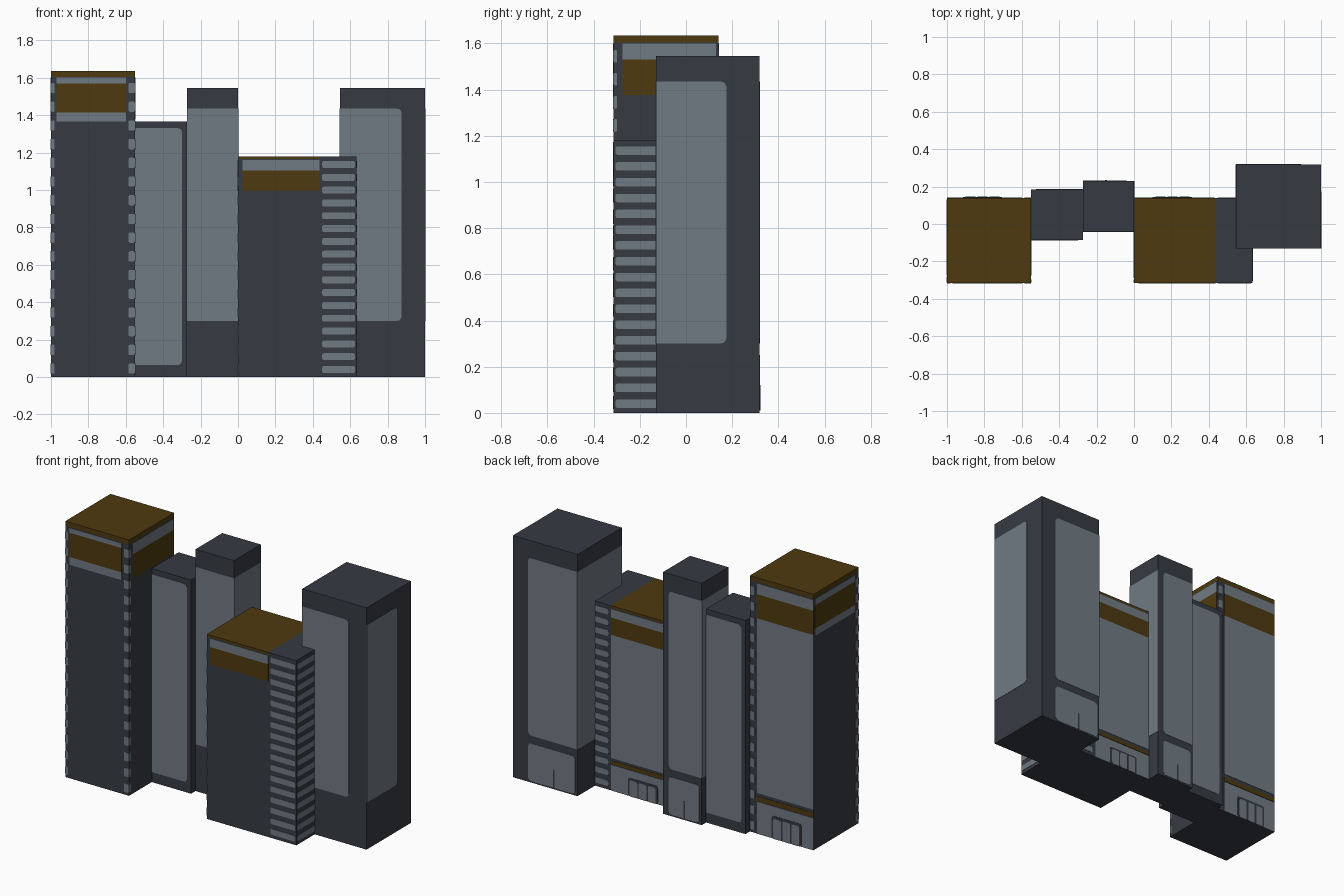
import bpy, bmesh, math
from mathutils import Vector

if "Cube" in bpy.data.objects:
    bpy.data.objects.remove(bpy.data.objects["Cube"])


def material(name, rgb):
    m = bpy.data.materials.new(name)
    m.diffuse_color = (*rgb, 1)
    m.use_nodes = True
    m.node_tree.nodes["Principled BSDF"].inputs["Base Color"].default_value = m.diffuse_color
    return m


DARK = material("dark slate", (0.037, 0.044, 0.055))
LIGHT = material("light grey", (0.165, 0.198, 0.230))
GOLD = material("dark gold", (0.077, 0.042, 0.005))


def finish(name, bm, mat):
    bmesh.ops.recalc_face_normals(bm, faces=bm.faces)
    me = bpy.data.meshes.new(name)
    bm.to_mesh(me)
    bm.free()
    me.materials.append(mat)
    ob = bpy.data.objects.new(name, me)
    bpy.context.collection.objects.link(ob)
    return ob


def box(name, x, y, z, mat):
    bm = bmesh.new()
    bmesh.ops.create_cube(bm, size=1)
    for v in bm.verts:
        v.co = Vector([a + (b - a) * (c + 0.5) for (a, b), c in zip((x, y, z), v.co)])
    return finish(name, bm, mat)


def outline(u0, u1, z0, z1, r_lo, r_hi):
    """Rectangle with rounded corners on its low and / or high side."""
    pts = []
    for u, z, su, sz, r, start in ((u0, z0, 1, 1, r_lo, 180), (u1, z0, -1, 1, r_hi, 270),
                                   (u1, z1, -1, -1, r_hi, 0), (u0, z1, 1, -1, r_lo, 90)):
        if r <= 0:
            pts.append((u, z))
            continue
        for k in range(4):
            a = math.radians(start + 30 * k)
            pts.append((u + su * r + r * math.cos(a), z + sz * r + r * math.sin(a)))
    return pts


def plates(name, side, plane, rects, mat, r=(0, 0), t=0.002):
    """Thin plates on one wall; side is front, back, left or right."""
    bm = bmesh.new()
    out = -1 if side in ("front", "left") else 1
    for rect in rects:
        loops = []
        for d in (plane - out * 0.001, plane + out * t):
            loops.append([bm.verts.new((u, d, z) if side in ("front", "back") else (d, u, z))
                          for u, z in outline(*rect, *r)])
        a, b = loops
        bm.faces.new(a)
        bm.faces.new(b)
        n = len(a)
        for i in range(n):
            j = (i + 1) % n
            bm.faces.new((a[i], a[j], b[j], b[i]))
    return finish(name, bm, mat)


def column(u0, u1, n, step, h, first):
    return [(u0, u1, first + i * step - h / 2, first + i * step + h / 2) for i in range(n)]


# ---- building bodies and gold roof caps
box("left_tower", (-1, -0.55), (-0.315, 0.14), (0, 1.605), DARK)
box("left_tower_roof", (-1, -0.55), (-0.315, 0.14), (1.605, 1.635), GOLD)
box("narrow_block", (-0.55, -0.272), (-0.085, 0.185), (0, 1.365), DARK)
box("slim_tower", (-0.272, 0), (-0.04, 0.23), (0, 1.545), DARK)
box("low_block", (0, 0.435), (-0.315, 0.14), (0, 1.165), DARK)
box("low_block_roof", (0, 0.435), (-0.315, 0.14), (1.165, 1.18), GOLD)
box("stair_wing", (0.435, 0.633), (-0.315, 0.14), (0, 1.18), DARK)
box("right_tower", (0.545, 1), (-0.13, 0.318), (0, 1.545), DARK)

# ---- left tower: upper bands on all four walls (light, gold, light)
for side, plane, u0, u1, a, b, c in (("front", -0.315, -0.97, -0.60, 1.57, 1.415, 1.365),
                                     ("left", -1, -0.275, 0.13, 1.56, 1.41, 1.365),
                                     ("right", -0.55, -0.275, 0.13, 1.53, 1.376, 1.376),
                                     ("back", 0.14, -1, -0.60, 1.53, 1.376, 1.376)):
    plates(f"left_tower_{side}_band", side, plane, [(u0, u1, a, 1.60)], LIGHT)
    plates(f"left_tower_{side}_gold_band", side, plane, [(u0, u1, b, a)], GOLD)
    if c < b:
        plates(f"left_tower_{side}_lower_band", side, plane, [(u0, u1, c, b)], LIGHT)

# corner windows of the left tower
for name, side, plane, u0, u1 in (("front_right", "front", -0.315, -0.585, -0.552),
                                  ("front_left", "front", -0.315, -1, -0.98),
                                  ("left", "left", -1, -0.313, -0.28),
                                  ("right", "right", -0.55, -0.313, -0.298),
                                  ("back", "back", 0.14, -0.585, -0.552)):
    plates(f"left_tower_{name}_windows", side, plane,
           column(u0, u1, 16, 0.1, 0.055, 0.045), LIGHT, (0.007, 0.007))

# ---- low block bands
for side, plane, u0, u1 in (("front", -0.315, 0.025, 0.435), ("left", 0, -0.29, 0.14),
                            ("back", 0.14, 0, 0.43)):
    plates(f"low_block_{side}_band", side, plane, [(u0, u1, 1.105, 1.16)], LIGHT)
    plates(f"low_block_{side}_gold_band", side, plane, [(u0, u1, 0.995, 1.105)], GOLD)
plates("low_block_left_windows", "left", 0, column(-0.313, -0.297, 11, 0.1, 0.05, 0.045), LIGHT)

# stripes around the stair wing
for side, plane, u0, u1 in (("front", -0.315, 0.45, 0.625), ("back", 0.14, 0.45, 0.625),
                            ("right", 0.633, -0.305, 0.13)):
    plates(f"stair_wing_{side}_stripes", side, plane,
           column(u0, u1, 17, 0.0685, 0.037, 0.04), LIGHT, (0.009, 0.009))

# ---- entrances on the back of the gold-roofed buildings
for name, u0, u1, top, s in (("left_tower", -1, -0.60, 1.376, 1), ("low_block", 0, 0.43, 0.995, 0.8)):
    plates(f"{name}_back_panel", "back", 0.14, [(u0, u1, 0.26 * s, top)], LIGHT)
    plates(f"{name}_back_gold_stripe", "back", 0.14, [(u0, u1, 0.21 * s, 0.24 * s)], GOLD)
    plates(f"{name}_entrance_wall", "back", 0.14, [(u0, u1, 0, 0.205 * s)], LIGHT)
    m = (u0 + u1) / 2 - 0.01
    plates(f"{name}_door_frame", "back", 0.14, [(m - 0.105, m + 0.105, 0, 0.145 * s)],
           DARK, (0.015, 0.015), 0.004)
    plates(f"{name}_door_panes", "back", 0.14,
           [(m + k * 0.064 - 0.027, m + k * 0.064 + 0.027, 0, 0.13 * s) for k in (-1, 0, 1)],
           LIGHT, (0.01, 0.01), 0.006)

# ---- narrow block panels
plates("narrow_block_front_panel", "front", -0.085, [(-0.55, -0.30, 0.065, 1.33)], LIGHT, (0, 0.02))
plates("narrow_block_back_panel", "back", 0.185, [(-0.523, -0.272, 0.065, 1.33)], LIGHT, (0.02, 0))

# ---- slim tower panels
lo, hi = 0.30, 1.435
plates("slim_tower_front_panel", "front", -0.04, [(-0.272, 0, lo, hi)], LIGHT)
plates("slim_tower_left_panel", "left", -0.272, [(-0.04, 0.23, lo, hi)], LIGHT)
plates("slim_tower_right_panel", "right", 0, [(-0.04, 0.23, lo, hi)], LIGHT)
plates("slim_tower_back_panel", "back", 0.23, [(-0.272, -0.04, lo, hi)], LIGHT, (0, 0.025))
plates("slim_tower_entrance_wall", "back", 0.23, [(-0.255, -0.04, 0.01, 0.25)], LIGHT, (0.02, 0.02))
plates("slim_tower_door_gap", "back", 0.23, [(-0.156, -0.146, 0.01, 0.12)], DARK, (0, 0), 0.004)

# ---- right tower panels
plates("right_tower_front_panel", "front", -0.13, [(0.545, 0.875, lo, hi)], LIGHT, (0, 0.025))
plates("right_tower_right_panel", "right", 1, [(-0.13, 0.175, lo, hi)], LIGHT, (0, 0.025))
plates("right_tower_left_panel", "left", 0.545, [(-0.13, 0.318, lo, hi)], LIGHT)
plates("right_tower_back_panel", "back", 0.318, [(0.545, 0.893, lo, hi)], LIGHT, (0, 0.025))
plates("right_tower_entrance_wall", "back", 0.318, [(0.56, 0.893, 0.01, 0.25)], LIGHT, (0.025, 0.025))
plates("right_tower_door_gap", "back", 0.318, [(0.705, 0.715, 0.01, 0.12)], DARK, (0, 0), 0.004)
